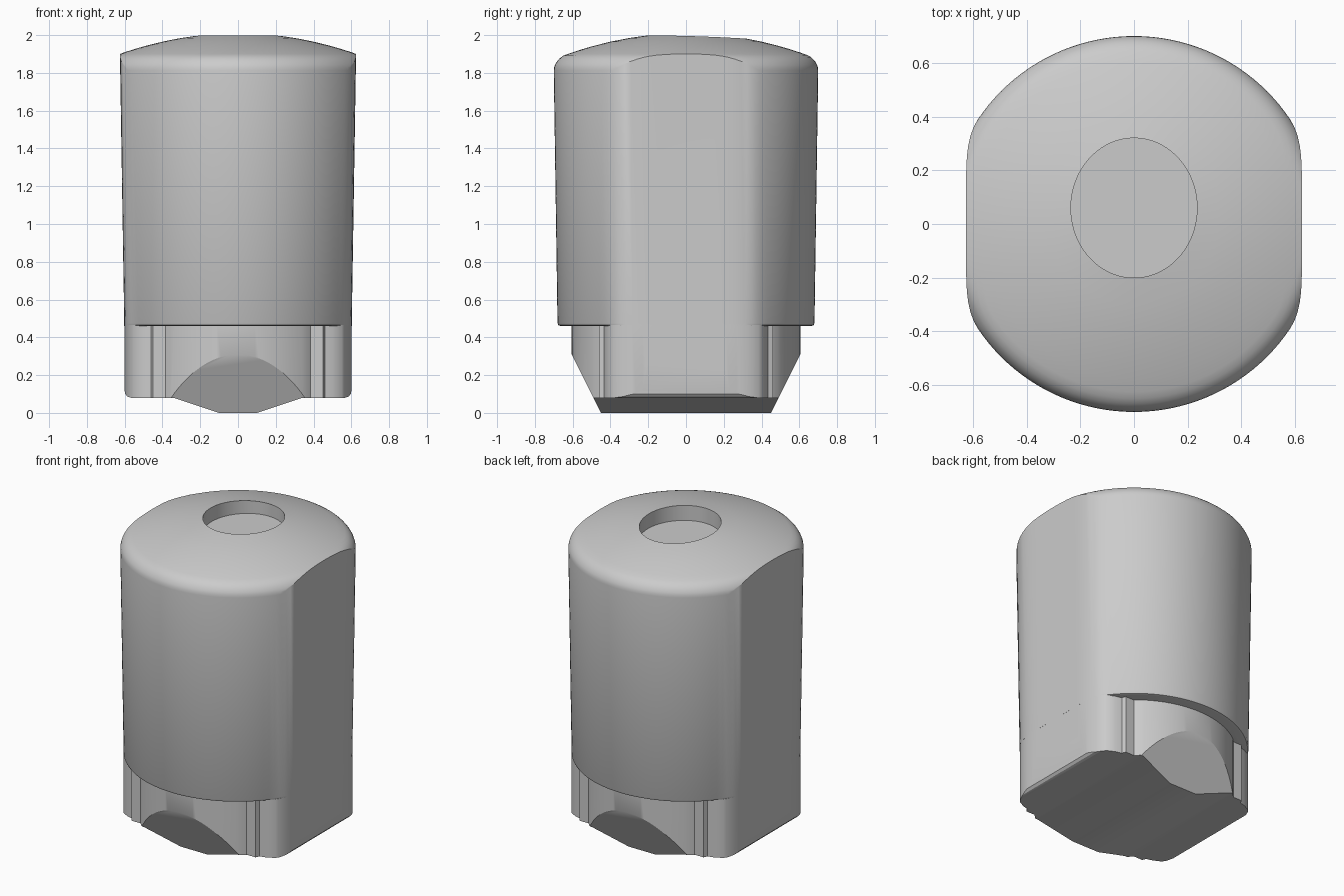
import bpy, bmesh
from math import sin, cos, pi, hypot, sqrt, radians

if "Cube" in bpy.data.objects:
    bpy.data.objects.remove(bpy.data.objects["Cube"])

N = 128


def outline(a, z):
    """Round body section with two softened side flats."""
    t = (z - 0.46) / 1.35
    r, w = 0.68 + 0.02 * t, 0.602 + 0.023 * t
    flat = w / max(abs(cos(a)), 0.05)
    h = max(0.05 - abs(r - flat), 0) / 0.05
    rho = min(r, flat) - h * h * 0.05 / 4
    return rho * cos(a), rho * sin(a)


def dome(r):
    """Height of the domed top, with a rounded outer rim."""
    z = 2.01 - 0.28 * r * r
    if r > 0.64:
        u = min((r - 0.64) / 0.06, 1)
        z -= 0.06 * (1 - sqrt(1 - u * u))
    return z


def make(name, verts, faces):
    mesh = bpy.data.meshes.new(name)
    mesh.from_pydata(verts, [], faces)
    bm = bmesh.new()
    bm.from_mesh(mesh)
    bmesh.ops.recalc_face_normals(bm, faces=bm.faces)
    bm.to_mesh(mesh)
    bm.free()
    ob = bpy.data.objects.new(name, mesh)
    bpy.context.collection.objects.link(ob)
    return ob


def loft(name, rings):
    n = len(rings[0])
    verts = [p for ring in rings for p in ring]
    faces = [(k * n + i, k * n + (i + 1) % n, (k + 1) * n + (i + 1) % n, (k + 1) * n + i)
             for k in range(len(rings) - 1) for i in range(n)]
    last = (len(rings) - 1) * n
    faces += [tuple(range(n)), tuple(range(last, last + n))]
    return make(name, verts, faces)


def activate(ob):
    bpy.ops.object.select_all(action='DESELECT')
    ob.select_set(True)
    bpy.context.view_layer.objects.active = ob


def smooth(ob):
    activate(ob)
    bpy.ops.object.shade_smooth_by_angle(angle=radians(28))


def intersect(ob, cutter):
    cutter.hide_render = True
    mod = ob.modifiers.new("trim", 'BOOLEAN')
    mod.operation, mod.solver, mod.object = 'INTERSECT', 'EXACT', cutter
    activate(ob)
    bpy.ops.object.modifier_apply(modifier=mod.name)
    bpy.data.objects.remove(cutter)


angles = [2 * pi * i / N for i in range(N)]

# Main body: recess floor, recess rim, dome, tapered wall, rounded lower edge
hole = [(0.235 * cos(a), 0.06 + 0.26 * sin(a)) for a in angles]
top = [outline(a, 1.81) for a in angles]
rings = [[(x, y, 1.9) for x, y in hole]]
for t in (0, 0.2, 0.4, 0.6, 0.75, 0.85, 0.9, 0.94, 0.965, 0.985, 0.995, 1):
    ring = []
    for (hx, hy), (ox, oy) in zip(hole, top):
        x, y = hx + (ox - hx) * t, hy + (oy - hy) * t
        ring.append((x, y, dome(hypot(x, y))))
    rings.append(ring)
for z, inset in ((0.475, 0), (0.464, 0.005), (0.46, 0.018)):
    ring = []
    for a in angles:
        x, y = outline(a, max(z, 0.475))
        # the edge rounding fades out where the flats run on down
        f = 1 - inset / 0.68 * min(max((abs(y) - 0.36) / 0.06, 0), 1)
        ring.append((x * f, y * f, z))
    rings.append(ring)
body = loft("body", rings)
smooth(body)

# Base: side blocks, vertical grooves and a round centre, mirrored from one quarter
quarter = []
for i in range(60):
    x, y = outline(i * pi / 120, 0.46)
    if y > 0.40:
        break
    quarter.append((x, y))
quarter += [(0.50, 0.425), (0.46, 0.435), (0.45, 0.46), (0.385, 0.46), (0.362, 0.485)]
quarter += [(0.605 * cos(a), 0.605 * sin(a))
            for a in [radians(56 + 34 * i / 16) for i in range(17)]]
half = quarter + [(-x, y) for x, y in quarter[-2::-1]]
section = half + [(x, -y) for x, y in half[-2:0:-1]]
base = loft("base", [[(x, y, z) for x, y in section] for z in (-0.05, 0.465)])

# Keel-shaped underside
keel = [(0.1, 0), (0.34, 0.08), (0.565, 0.08), (0.585, 0.086), (0.597, 0.1), (0.601, 0.12),
        (0.604, 0.6)]
keel += [(-x, z) for x, z in reversed(keel)]
intersect(base, loft("keel_cutter", [[(x, y, z) for x, z in keel] for y in (-1, 1)]))

# Sloped front and back faces
slope = [(0.45, -0.001), (0.80, 0.70), (-0.80, 0.70), (-0.45, -0.001)]
intersect(base, loft("slope_cutter", [[(x, y, z) for y, z in slope] for x in (-1, 1)]))
smooth(base)
